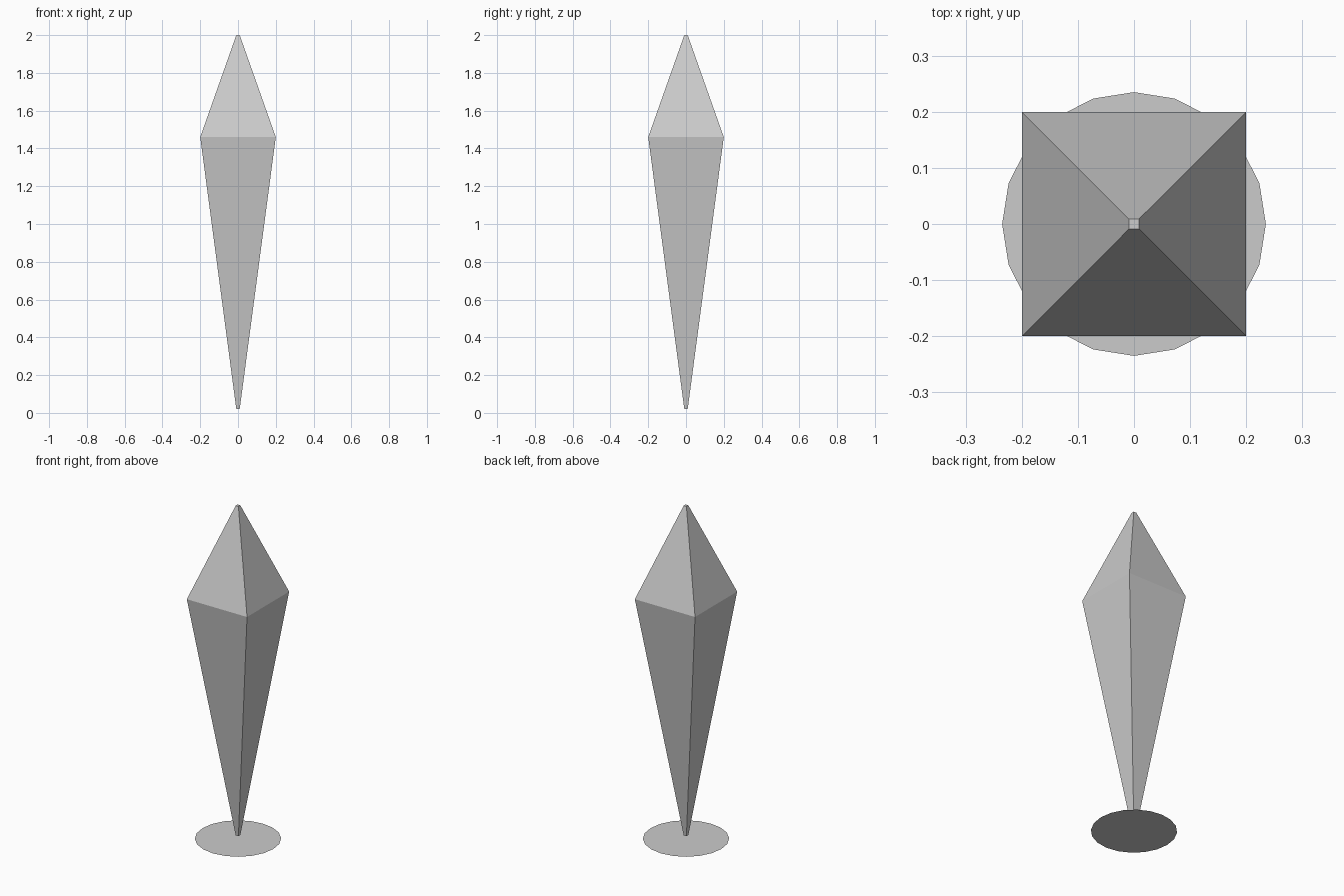
import bpy
import bmesh

cube = bpy.data.objects.get("Cube")
if cube:
    bpy.data.objects.remove(cube, do_unlink=True)

# Single pale grey material
grey = bpy.data.materials.new("pale_grey")
grey.use_nodes = True
colour = (0.6, 0.6, 0.6, 1)
grey.diffuse_color = colour
grey.node_tree.nodes["Principled BSDF"].inputs["Base Color"].default_value = colour


def add_object(name, bm):
    bmesh.ops.recalc_face_normals(bm, faces=bm.faces)
    mesh = bpy.data.meshes.new(name)
    bm.to_mesh(mesh)
    bm.free()
    mesh.materials.append(grey)
    obj = bpy.data.objects.new(name, mesh)
    bpy.context.collection.objects.link(obj)
    return obj


# Four-sided crystal: square rings (half width, height) joined by flat faces
profile = [(0.009, 0.02), (0.2, 1.46), (0.009, 2.0)]
corners = [(-1, -1), (1, -1), (1, 1), (-1, 1)]
bm = bmesh.new()
rings = [[bm.verts.new((x * w, y * w, z)) for x, y in corners] for w, z in profile]
for low, high in zip(rings, rings[1:]):
    for i in range(4):
        j = (i + 1) % 4
        bm.faces.new((low[i], low[j], high[j], high[i]))
bm.faces.new(rings[0][::-1])
bm.faces.new(rings[-1])
add_object("crystal", bm)

# Paper-thin round base lying on the ground
bm = bmesh.new()
bmesh.ops.create_circle(bm, cap_ends=True, segments=20, radius=0.235)
for face in bm.faces:
    if face.normal.z < 0:
        face.normal_flip()
base = add_object("base_disc", bm)
